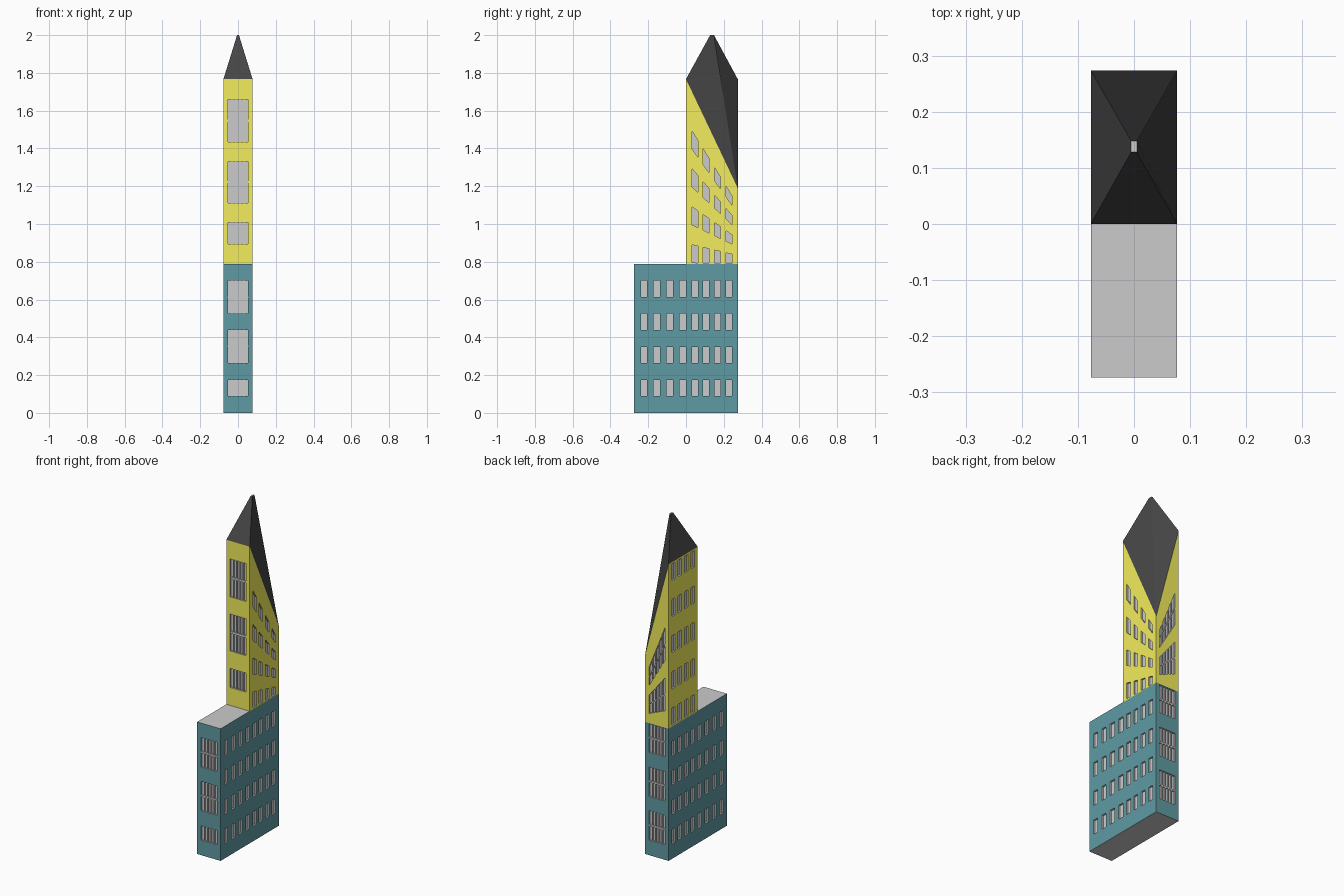
import bpy, bmesh
from mathutils import Vector

if "Cube" in bpy.data.objects:
    bpy.data.objects.remove(bpy.data.objects["Cube"])

X, Y = 0.077, 0.274          # half width, half depth
ZB, ZL, ZT = 0.787, 1.19, 1.767  # base top, low eave corner, high eaves


def material(name, rgb):
    m = bpy.data.materials.new(name)
    m.diffuse_color = (*rgb, 1)
    m.use_nodes = True
    m.node_tree.nodes["Principled BSDF"].inputs["Base Color"].default_value = m.diffuse_color
    return m


TEAL = material("teal", (0.115, 0.33, 0.37))
YELLOW = material("yellow", (0.9, 0.85, 0.11))
BLACK = material("black", (0.06, 0.06, 0.06))


def finish(bm, name, mats):
    me = bpy.data.meshes.new(name)
    bm.to_mesh(me)
    bm.free()
    for m in mats:
        me.materials.append(m)
    ob = bpy.data.objects.new(name, me)
    bpy.context.collection.objects.link(ob)
    return ob


def wall(name, corners, us, vs, mat, bars=0, depth=0.01):
    """Wall cut on a grid; every odd/odd cell is a recessed grey window."""
    bl, br, tr, tl = map(Vector, corners)
    inward = -(br - bl).cross(tl - bl).normalized()
    bm = bmesh.new()

    def pt(u, v, d=0.0):
        return bl.lerp(br, u).lerp(tl.lerp(tr, u), v) + inward * d

    def quad(pts, slot):
        bm.faces.new([bm.verts.new(p) for p in pts]).material_index = slot

    def ring(u0, u1, v0, v1, d):
        return [pt(u0, v0, d), pt(u1, v0, d), pt(u1, v1, d), pt(u0, v1, d)]

    def bar(u0, u1, v0, v1):
        a, b = ring(u0, u1, v0, v1, depth * 0.3), ring(u0, u1, v0, v1, depth)
        quad(a, 1)
        for k in range(4):
            n = (k + 1) % 4
            quad([a[n], a[k], b[k], b[n]], 1)

    for i in range(len(us) - 1):
        for j in range(len(vs) - 1):
            u0, u1, v0, v1 = us[i], us[i + 1], vs[j], vs[j + 1]
            outer = ring(u0, u1, v0, v1, 0)
            if not (i % 2 and j % 2):
                quad(outer, 0)
                continue
            # recessed pane and reveals
            inner = ring(u0, u1, v0, v1, depth)
            quad(inner, 1)
            for k in range(4):
                n = (k + 1) % 4
                quad([outer[k], outer[n], inner[n], inner[k]], 1)
            # mullions, plus a transom on tall windows
            for k in range(1, bars + 1):
                c = u0 + (u1 - u0) * k / (bars + 1)
                bar(c - 0.02, c + 0.02, v0, v1)
            if bars and v1 - v0 > 0.15:
                c, h = (v0 + v1) / 2, 0.006
                bar(u0, u1, c - h, c + h)
    bmesh.ops.remove_doubles(bm, verts=bm.verts, dist=1e-5)
    return finish(bm, name, [mat, None])


def polygons(name, verts, faces, mats=()):
    bm = bmesh.new()
    vs = [bm.verts.new(v) for v in verts]
    for f in faces:
        bm.faces.new([vs[i] for i in f])
    return finish(bm, name, mats)


def rev(cuts):
    return [1 - c for c in reversed(cuts)]


# window layout along the depth
cols = [-0.239, -0.207, -0.172, -0.138, -0.104, -0.07, -0.034, 0.0,
        0.031, 0.064, 0.09, 0.122, 0.151, 0.183, 0.212, 0.244]
base_u = [0] + [(y + Y) / (2 * Y) for y in cols] + [1]
tower_u = [0] + [y / Y for y in cols[8:]] + [1]
wide_u = [0, 0.155, 0.845, 1]


def base_v(*zs):
    return [0] + [z / ZB for z in zs] + [1]


# base block
rows = base_v(0.09, 0.175, 0.265, 0.35, 0.44, 0.525, 0.613, 0.70)
wall("base_front", [(-X, -Y, 0), (X, -Y, 0), (X, -Y, ZB), (-X, -Y, ZB)], wide_u,
     base_v(0.09, 0.175, 0.265, 0.44, 0.525, 0.70), TEAL, 4)
wall("base_back", [(X, Y, 0), (-X, Y, 0), (-X, Y, ZB), (X, Y, ZB)], wide_u,
     base_v(0.09, 0.265, 0.35, 0.525, 0.613, 0.782), TEAL, 4)
wall("base_right", [(X, -Y, 0), (X, Y, 0), (X, Y, ZB), (X, -Y, ZB)], base_u, rows, TEAL)
wall("base_left", [(-X, Y, 0), (-X, -Y, 0), (-X, -Y, ZB), (-X, Y, ZB)], rev(base_u), rows, TEAL)
for name, z, order in (("terrace", ZB, (0, 1, 2, 3)), ("base_floor", 0, (3, 2, 1, 0))):
    polygons(name, [(-X, -Y, z), (X, -Y, z), (X, Y, z), (-X, Y, z)], [order])

# tower, with its back right corner cut low
rows = [0, 0.009, 0.113, 0.229, 0.333, 0.449, 0.553, 0.669, 0.773]
wall("tower_front", [(-X, 0, ZB), (X, 0, ZB), (X, 0, ZT), (-X, 0, ZT)], wide_u,
     [0, 0.109, 0.225, 0.331, 0.556, 0.66, 0.891, 1], YELLOW, 4)
wall("tower_back", [(X, Y, ZB), (-X, Y, ZB), (-X, Y, ZT), (X, Y, ZL)], wide_u,
     [0, 0.113, 0.333, 0.449, 0.669, 1], YELLOW, 4)
wall("tower_right", [(X, 0, ZB), (X, Y, ZB), (X, Y, ZL), (X, 0, ZT)], tower_u,
     rows + [1], YELLOW)
wall("tower_left", [(-X, Y, ZB), (-X, 0, ZB), (-X, 0, ZT), (-X, Y, ZT)], rev(tower_u),
     rows + [0.889, 0.988, 1], YELLOW)

# spire roof with a tiny flat top
a, b0, b1 = 0.005, 0.128, 0.148
polygons("roof", [(-X, 0, ZT), (X, 0, ZT), (X, Y, ZL), (-X, Y, ZT),
                  (-a, b0, 2), (a, b0, 2), (a, b1, 2), (-a, b1, 2)],
         [(0, 1, 5, 4), (1, 2, 6, 5), (2, 3, 7, 6), (3, 0, 4, 7)], [BLACK])
polygons("roof_cap", [(-a, b0, 2), (a, b0, 2), (a, b1, 2), (-a, b1, 2)], [(0, 1, 2, 3)])
